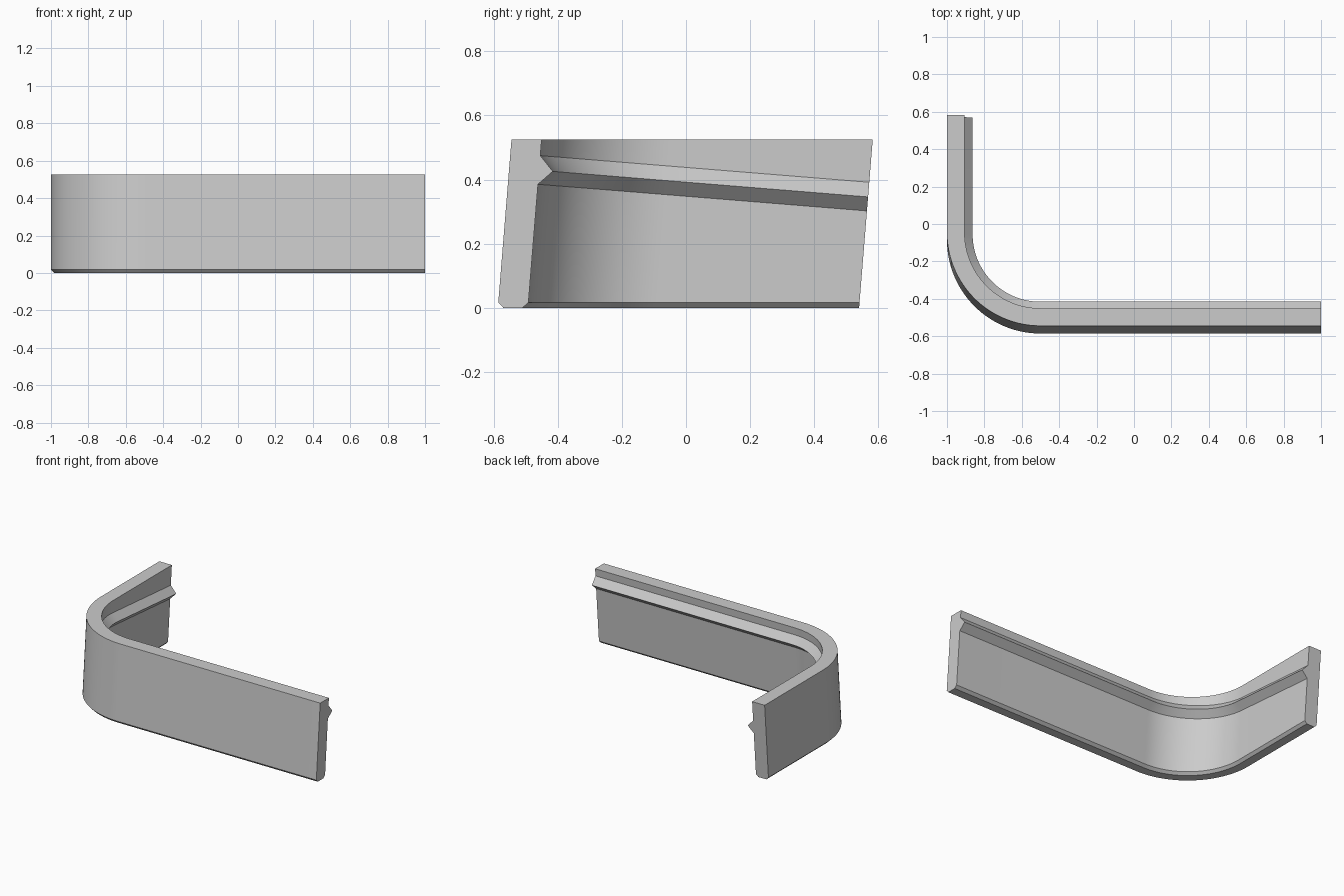
import bpy, bmesh, math

cube = bpy.data.objects.get("Cube")
if cube:
    bpy.data.objects.remove(cube, do_unlink=True)

HEIGHT = 0.525
LEAN = 0.081            # wall leans back by this much per unit of height
RADIUS = 0.5
CENTRE = (-0.5, -0.087)
END_X, END_Y = 1.0, 0.54
THICK = 0.094
CHAMFER = 0.017
ARC_STEPS = 32

# Cross-section: inward offset, height, whether the height follows the tilted rib
PROFILE = [
    (0, HEIGHT, False),
    (0, CHAMFER, False),
    (CHAMFER, 0, False),
    (THICK - CHAMFER, 0, False),
    (THICK, CHAMFER, False),
    (THICK, 0.348, True),
    (THICK + 0.043, 0.392, True),
    (THICK, 0.438, True),
    (THICK, HEIGHT, False),
]


def plan_points(offset):
    """Plan line at an inward offset: long wall, round corner, short wall."""
    r = RADIUS - offset
    points = [(END_X, CENTRE[1] - r)]
    for i in range(ARC_STEPS + 1):
        a = math.radians(270) - math.pi / 2 * i / ARC_STEPS
        points.append((CENTRE[0] + r * math.cos(a), CENTRE[1] + r * math.sin(a)))
    points.append((CENTRE[0] - r, END_Y))
    return points


def make_wall(material):
    bm = bmesh.new()
    rails = []
    for offset, level, tilted in PROFILE:
        rail = []
        for x, y in plan_points(offset):
            z = (level - LEAN * y) / (1 + LEAN ** 2) if tilted else level
            rail.append(bm.verts.new((x, y + LEAN * z, z)))
        rails.append(rail)
    # Long faces between neighbouring rails
    for a, b in zip(rails, rails[1:] + rails[:1]):
        for i in range(len(a) - 1):
            bm.faces.new((a[i], a[i + 1], b[i + 1], b[i]))
    # End caps
    for end in (0, -1):
        bm.faces.new([rail[end] for rail in rails])
    bmesh.ops.recalc_face_normals(bm, faces=bm.faces)
    mesh = bpy.data.meshes.new("curved_wall")
    bm.to_mesh(mesh)
    bm.free()
    mesh.materials.append(material)
    obj = bpy.data.objects.new("curved_wall", mesh)
    bpy.context.collection.objects.link(obj)
    return obj


# Single plain grey
grey = bpy.data.materials.new("light_grey")
grey.use_nodes = True
colour = (0.6, 0.6, 0.6, 1)
grey.diffuse_color = colour
grey.node_tree.nodes["Principled BSDF"].inputs["Base Color"].default_value = colour

wall = make_wall(grey)
bpy.ops.object.select_all(action='DESELECT')
wall.select_set(True)
bpy.context.view_layer.objects.active = wall
bpy.ops.object.shade_smooth_by_angle(angle=math.radians(25))
